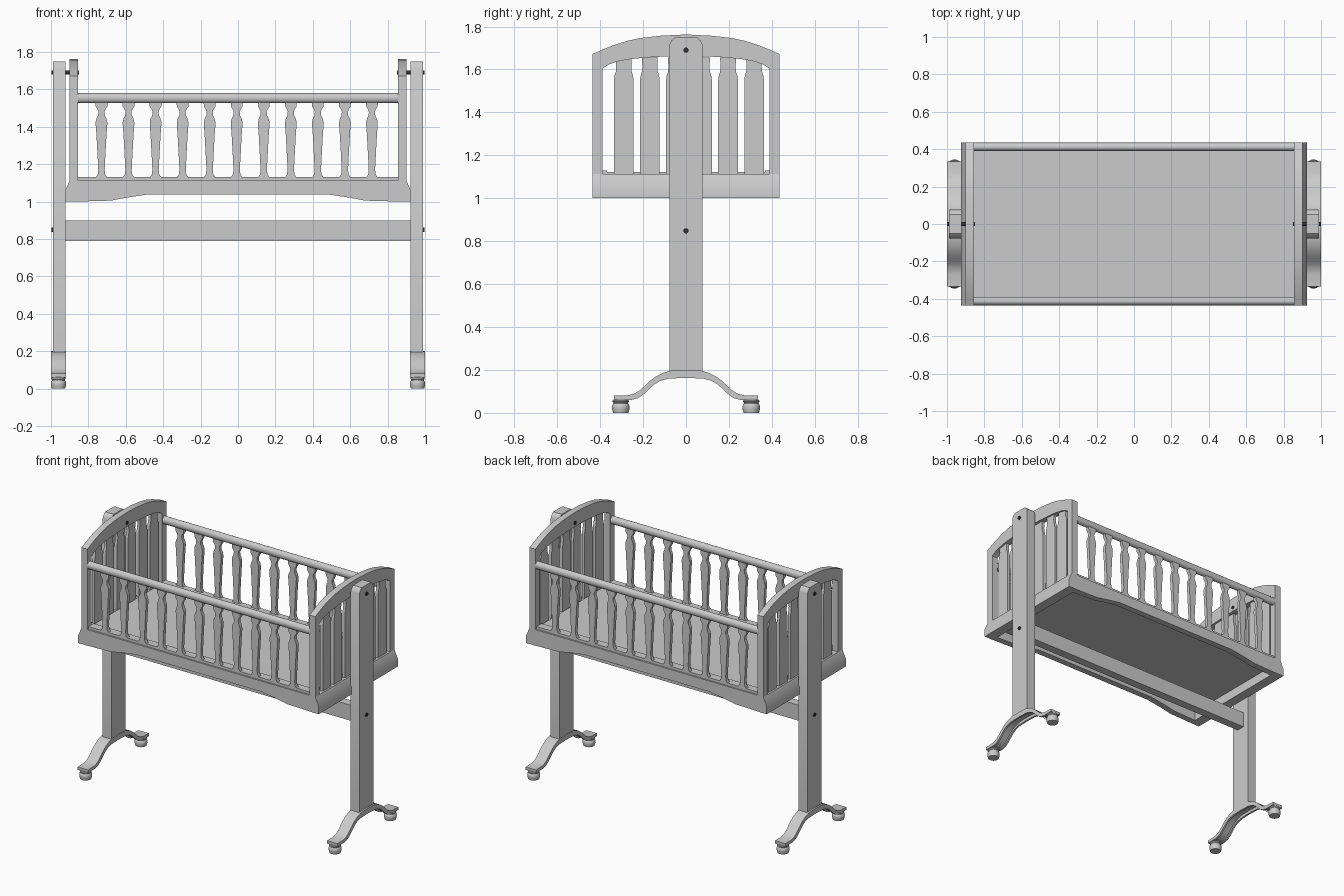
import bpy, bmesh, math
from mathutils import Matrix

if "Cube" in bpy.data.objects:
    bpy.data.objects.remove(bpy.data.objects["Cube"])

dark = bpy.data.materials.new("dark_metal")
dark.diffuse_color = (0.03, 0.03, 0.03, 1)
dark.use_nodes = True
dark.node_tree.nodes["Principled BSDF"].inputs["Base Color"].default_value = dark.diffuse_color


def finish(name, bm, angle=35):
    bmesh.ops.recalc_face_normals(bm, faces=bm.faces)
    me = bpy.data.meshes.new(name)
    bm.to_mesh(me)
    bm.free()
    ob = bpy.data.objects.new(name, me)
    bpy.context.collection.objects.link(ob)
    bpy.ops.object.select_all(action='DESELECT')
    ob.select_set(True)
    bpy.context.view_layer.objects.active = ob
    bpy.ops.object.shade_smooth_by_angle(angle=math.radians(angle))
    return ob


def prism(name, pts, axis, a, b):
    """Extrude a profile along x (points are y,z) or along y (points are x,z)."""
    bm = bmesh.new()
    put = (lambda p, t: (t, p[0], p[1])) if axis == 'x' else (lambda p, t: (p[0], t, p[1]))
    lo = [bm.verts.new(put(p, a)) for p in pts]
    hi = [bm.verts.new(put(p, b)) for p in pts]
    bm.faces.new(lo)
    bm.faces.new(hi)
    n = len(pts)
    for i in range(n):
        j = (i + 1) % n
        bm.faces.new((lo[i], lo[j], hi[j], hi[i]))
    return finish(name, bm)


def box(name, x0, x1, y0, y1, z0, z1):
    return prism(name, [(y0, z0), (y1, z0), (y1, z1), (y0, z1)], 'x', x0, x1)


def rod(name, x0, x1, y, z, ry, rz, n=24):
    return prism(name, [(y + ry * math.cos(2 * math.pi * i / n), z + rz * math.sin(2 * math.pi * i / n))
                        for i in range(n)], 'x', x0, x1)


def lathe(name, prof, x, y, n=24):
    bm = bmesh.new()
    vs = [bm.verts.new((r, 0, z)) for r, z in prof]
    es = [bm.edges.new(e) for e in zip(vs, vs[1:])]
    bmesh.ops.spin(bm, geom=vs + es, cent=(0, 0, 0), axis=(0, 0, 1),
                   angle=2 * math.pi, steps=n, use_merge=True)
    bmesh.ops.remove_doubles(bm, verts=bm.verts, dist=1e-5)
    bmesh.ops.translate(bm, verts=bm.verts, vec=(x, y, 0))
    return finish(name, bm)


def both(half):
    """Mirror a half outline that starts at the right and ends on the centre."""
    return half + [(-u, z) for u, z in reversed(half) if u > 1e-6]


def slat(c, prof, scale=1.0):
    return [(c + w, z) for w, z in prof] + [(c - w, z) for w, z in reversed(prof)]


# profiles
arch_out = both([(.435, 1.10), (.435, 1.672), (.39, 1.692), (.335, 1.714), (.275, 1.733),
                 (.215, 1.746), (.12, 1.757), (0, 1.763)])
arch_in = both([(.388, 1.10), (.388, 1.605), (.36, 1.623), (.32, 1.637), (.26, 1.648),
                (.18, 1.656), (.09, 1.661), (0, 1.663)])
foot_top = both([(.335, .08), (.27, .082), (.24, .09), (.215, .105), (.19, .128), (.168, .149),
                 (.14, .17), (.105, .187), (.07, .197), (0, .2)])
foot_low = both([(.335, .06), (.255, .06), (.225, .068), (.2, .084), (.175, .107), (.15, .131),
                 (.12, .149), (.08, .16), (0, .163)])
spindle = [(.034, 1.115), (.03, 1.13), (.02, 1.145), (.017, 1.17), (.02, 1.23), (.027, 1.36),
           (.031, 1.41), (.031, 1.425), (.026, 1.445), (.018, 1.46), (.016, 1.48),
           (.022, 1.495), (.031, 1.508), (.032, 1.535)]
end_slat = [(.046, 1.10), (.046, 1.55), (.043, 1.57), (.037, 1.59), (.035, 1.61), (.037, 1.655)]
caster = [(0, 0), (.036, 0), (.037, .006), (.04, .015), (.041, .028), (.039, .038), (.034, .044),
          (.034, .048), (.038, .052), (.038, .058), (.034, .062), (0, .062)]

for s, side in ((-1, "left"), (1, "right")):
    # stand: post, hollow arched foot, casters
    prism(side + "_post", [(-.077, .185), (.077, .185), (.077, 1.715), (.068, 1.735), (.05, 1.75),
                           (-.05, 1.75), (-.068, 1.735), (-.077, 1.715)], 'x', s * .922, s * .988)
    for a, b in ((.92, .933), (.987, 1.0)):
        prism(side + "_foot_wall", foot_top + foot_low[::-1], 'x', s * a, s * b)
    prism(side + "_foot_top", foot_top + [(y, z - .017) for y, z in foot_top[::-1]],
          'x', s * .933, s * .987)
    for t in (-1, 1):
        box(side + "_foot_pad", s * .933, s * .987, t * .265, t * .335, .06, .075)
        lathe(side + "_caster", caster, s * .96, t * .304)
    # bolts
    for z, x0 in ((1.69, .85), (.848, .98)):
        rod(side + "_bolt", s * x0, s * .996, 0, z, .012, .012, 16).data.materials.append(dark)
    # end panel: arched frame, flared bottom rail, slats
    prism(side + "_end_frame", arch_out + arch_in[::-1], 'x', s * .855, s * .9)
    prism(side + "_end_rail", [(s * .855, 1.0), (s * .926, 1.0), (s * .926, 1.055),
                               (s * .9, 1.112), (s * .855, 1.112)], 'y', -.435, .435)
    for i in range(6):
        prism(side + "_end_slat", slat(-.29 + .1215 * i, end_slat), 'x', s * .868, s * .888)

for s, side in ((-1, "front"), (1, "back")):
    # long sides: shaped apron, ledge, spindles, top rail
    prism(side + "_apron", both([(.856, 1.112), (.856, 1.0), (.68, 1.005), (.59, 1.022), (.48, 1.038)]),
          'y', s * .39, s * .434)
    box(side + "_ledge", -.856, .856, s * .368, s * .424, 1.11, 1.13)
    for i in range(11):
        prism(side + "_spindle", slat(-.73 + .1446 * i, spindle), 'y', s * .4, s * .424)
    rod(side + "_top_rail", -.857, .857, s * .412, 1.553, .023, .027)

# base panel and stretcher
box("bed_base", -.856, .856, -.392, .392, 1.065, 1.122)
box("stretcher", -.923, .923, -.03, .03, .79, .898)
